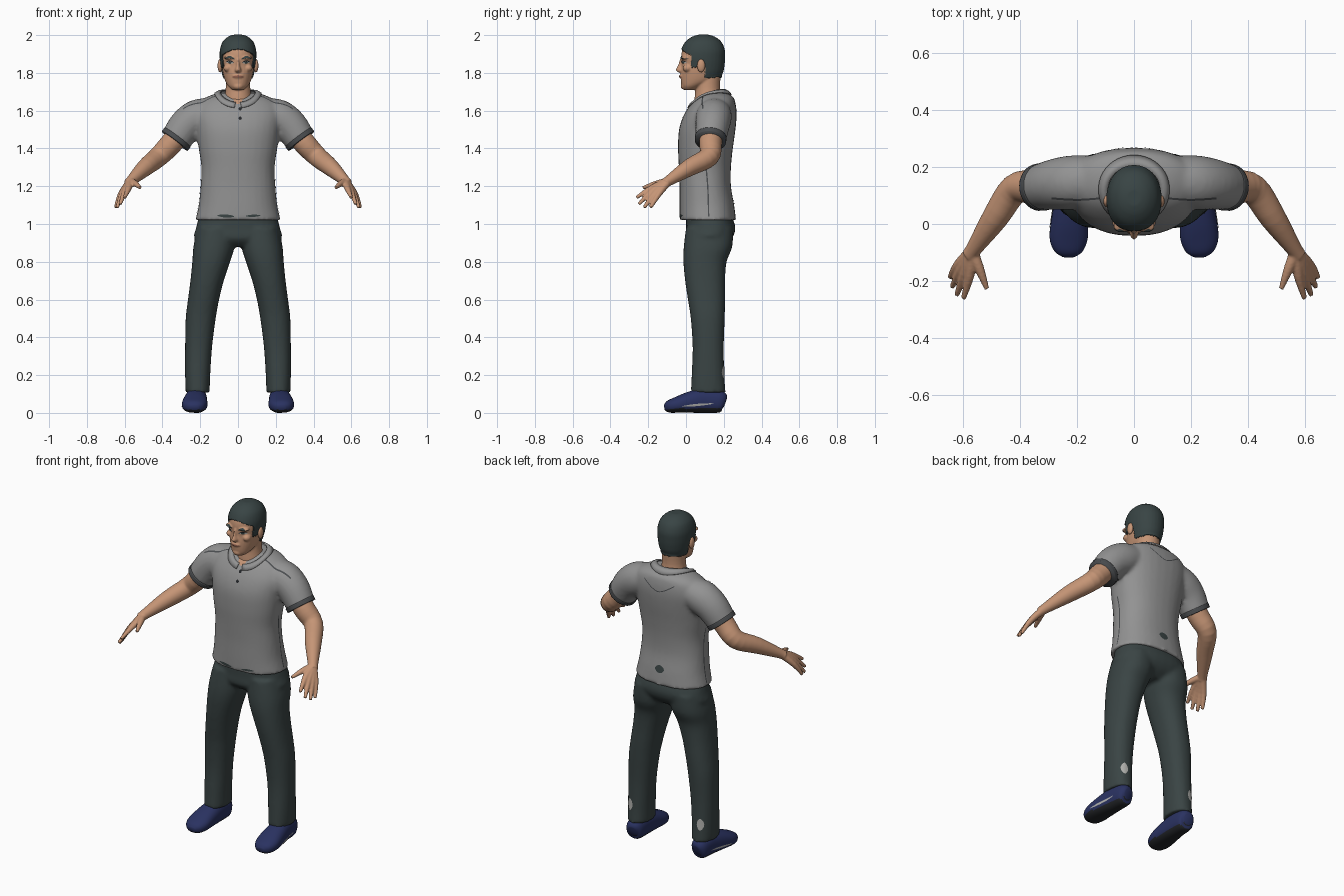
import bpy, bmesh, math
from mathutils import Vector
from mathutils.bvhtree import BVHTree

cube = bpy.data.objects.get("Cube")
if cube:
    bpy.data.objects.remove(cube, do_unlink=True)


def material(name, *rgb):
    mat = bpy.data.materials.new(name)
    mat.use_nodes = True
    mat.diffuse_color = (*rgb, 1)
    mat.node_tree.nodes["Principled BSDF"].inputs["Base Color"].default_value = (*rgb, 1)
    return mat


SKIN = material("skin", .56, .3, .18)
LIPS = material("lip brown", .3, .12, .08)
HAIR = material("dark hair", .04, .058, .058)
SHIRT = material("grey shirt", .29, .29, .29)
TRIM = material("dark grey trim", .07, .075, .08)
TROUSERS = material("charcoal trousers", .042, .058, .058)
SHOE = material("navy shoe", .023, .032, .12)
SOLE = material("black sole", .017, .019, .022)
LIGHT = material("pale grey", .45, .45, .43)
FRONT, BACK = Vector((0, 1, 0)), Vector((0, -1, 0))
UP = Vector((0, 0, 1))


def slab(z, x0, x1, y0, y1):
    """Horizontal ring from its extents."""
    return ((x0 + x1) / 2, (y0 + y1) / 2, z, (x1 - x0) / 2, (y1 - y0) / 2)


def body(z, half, y0, y1):
    return slab(z, -half, half, y0, y1)


def smooth_rings(rings, steps):
    """Catmull-Rom interpolation of all ring values."""
    out = []
    for i in range(len(rings) - 1):
        p = [rings[max(0, min(len(rings) - 1, i + k))] for k in (-1, 0, 1, 2)]
        for j in range(steps):
            t = j / steps
            out.append([b + t / 2 * (c - a + t * (2*a - 5*b + 4*c - d + t * (3*(b - c) + d - a)))
                        for a, b, c, d in zip(*p)])
    return out + [list(rings[-1])]


def loft(bm, rings, along=False, side=1, power=1.0, steps=4, segs=32):
    """Skin elliptical rings; 'along' turns each ring to face its path."""
    rings = smooth_rings(rings, steps)
    mids = [Vector((r[0] * side, r[1], r[2])) for r in rings]
    loops = []
    for i, r in enumerate(rings):
        u, v = Vector((1, 0, 0)), Vector((0, 1, 0))
        if along:
            t = (mids[min(i + 1, len(mids) - 1)] - mids[max(i - 1, 0)]).normalized()
            u = UP.cross(t).normalized()
            v = t.cross(u)
        loop = []
        for k in range(segs):
            c, s = math.cos(math.tau * k / segs), math.sin(math.tau * k / segs)
            c, s = (math.copysign(abs(q) ** power, q) for q in (c, s))
            loop.append(bm.verts.new(mids[i] + u * r[3] * c + v * r[4] * s))
        loops.append(loop)
    for a, b in zip(loops, loops[1:]):
        for k in range(segs):
            bm.faces.new((a[k], a[(k + 1) % segs], b[(k + 1) % segs], b[k]))
    bm.faces.new(loops[0])
    bm.faces.new(loops[-1])


def ball(bm, loc, size):
    made = bmesh.ops.create_uvsphere(bm, u_segments=20, v_segments=12, radius=1)
    for v in made["verts"]:
        v.co = Vector(a * b + c for a, b, c in zip(v.co, size, loc))


def finish(name, bm, mat, voxel=0, smooth=4):
    """Make the object; with a voxel size, fuse its pieces into one skin."""
    bmesh.ops.recalc_face_normals(bm, faces=bm.faces)
    mesh = bpy.data.meshes.new(name)
    bm.to_mesh(mesh)
    bm.free()
    obj = bpy.data.objects.new(name, mesh)
    bpy.context.collection.objects.link(obj)
    if voxel:
        mod = obj.modifiers.new("fuse", "REMESH")
        mod.mode, mod.voxel_size = "VOXEL", voxel
        mod = obj.modifiers.new("soften", "SMOOTH")
        mod.factor, mod.iterations = .5, smooth
        graph = bpy.context.evaluated_depsgraph_get()
        baked = bpy.data.meshes.new_from_object(obj.evaluated_get(graph))
        obj.modifiers.clear()
        obj.data = baked
    obj.data.materials.clear()
    obj.data.materials.append(mat)
    obj.data.shade_smooth()
    return obj


def surface(obj):
    return BVHTree.FromPolygons([v.co for v in obj.data.vertices],
                                [p.vertices[:] for p in obj.data.polygons])


def strip(name, tree, ray, points, width, mat, lens=True, lift=.003, side=1):
    """Thin plate laid on a surface along a path, seen along the ray."""
    path = [Vector(p) for p in smooth_rings(points, 8)]
    bm, rows = bmesh.new(), []
    for i, p in enumerate(path):
        t = path[min(i + 1, len(path) - 1)] - path[max(i - 1, 0)]
        across = t.cross(ray).normalized()
        w = width * (math.sin(math.pi * (i + .3) / (len(path) - .4)) if lens else 1)
        row = []
        for k in (-.5, -.25, 0, .25, .5):
            q = p + across * w * k
            q.x *= side
            hit = tree.ray_cast(q - ray * 2, ray)[0]
            row.append(bm.verts.new(hit - ray * lift) if hit else None)
        rows.append(row)
    for a, b in zip(rows, rows[1:]):
        for k in range(4):
            quad = (a[k], a[k + 1], b[k + 1], b[k])
            if all(quad):
                bm.faces.new(quad)
    return finish(name, bm, mat)


# Trousers: pelvis and two legs fused
bm = bmesh.new()
loft(bm, [body(.88, .1, .04, .19), body(.92, .225, 0, .24), body(.98, .222, 0, .262),
          body(1.06, .2, 0, .235)], power=.85)
for s in (1, -1):
    loft(bm, [slab(.108, .15, .277, .025, .21), slab(.2, .147, .28, .03, .203),
              slab(.35, .137, .28, .035, .2), slab(.5, .118, .277, .025, .205),
              slab(.6, .1, .265, .01, .207), slab(.7, .075, .252, -.005, .207),
              slab(.8, .042, .242, -.014, .215), slab(.88, .018, .236, -.012, .245),
              slab(.98, .01, .215, 0, .25)], side=s, power=.9)
trousers = finish("trousers", bm, TROUSERS, .011)

# Shirt: torso and sleeves fused
bm = bmesh.new()
loft(bm, [body(1.02, .226, -.033, .265), body(1.1, .208, -.034, .255), body(1.2, .198, -.034, .238),
          body(1.3, .194, -.038, .238), body(1.4, .208, -.042, .248), body(1.5, .222, -.037, .262),
          body(1.58, .232, -.01, .268), body(1.64, .21, .03, .262), body(1.675, .16, .065, .248),
          body(1.695, .1, .1, .21)], power=.88)
for s in (1, -1):
    loft(bm, [(.13, .155, 1.59, .085, .08), (.21, .147, 1.565, .095, .096),
              (.275, .14, 1.52, .09, .092), (.33, .13, 1.445, .08, .083)], True, s)
shirt = finish("polo_shirt", bm, SHIRT, .011, 5)
cloth = surface(shirt)

# Collar: folded band, open at the throat, resting on the shoulders
bm, rows = bmesh.new(), []
for i in range(41):
    a = .12 + (math.tau - .24) * i / 40
    f = (1 + math.cos(a)) / 2
    sx, cy = math.sin(a), math.cos(a)
    top = Vector((.092 * sx, .118 - .088 * cy, 1.715 - .07 * f * f))
    low = Vector((.125 * sx + .03 * f ** 6 * sx, .125 - .118 * cy, 1.6))
    hit = cloth.ray_cast(low + UP, -UP)[0]
    low.z = hit.z + .008 if hit else 1.62
    rows.append([bm.verts.new(p) for p in (top, (top + low) / 2 + UP * .006, low)])
for a, b in zip(rows, rows[1:]):
    for k in (0, 1):
        bm.faces.new((a[k], a[k + 1], b[k + 1], b[k]))
collar = finish("collar", bm, SHIRT)
collar.modifiers.new("thickness", "SOLIDIFY").thickness = .006

# Head and neck
bm = bmesh.new()
loft(bm, [body(1.71, .03, -.012, .05), body(1.73, .052, -.022, .09), body(1.76, .069, -.027, .16),
          body(1.8, .08, -.027, .188), body(1.84, .086, -.023, .197), body(1.88, .09, -.026, .2),
          body(1.92, .089, -.02, .199), body(1.96, .076, .002, .182), body(1.985, .05, .035, .15),
          body(1.995, .025, .065, .12)], power=.95)
loft(bm, [body(1.6, .085, .045, .2), body(1.66, .074, .045, .19), body(1.72, .065, .05, .18),
          body(1.8, .065, .05, .185)])
loft(bm, [body(1.875, .009, -.033, .02), body(1.84, .011, -.043, .02),
          body(1.815, .018, -.055, .02), body(1.802, .014, -.04, .02)])
ball(bm, (0, -.006, 1.73), (.028, .022, .02))
ball(bm, (0, -.018, 1.782), (.03, .018, .014))
for s in (1, -1):
    ball(bm, (.04 * s, -.006, 1.88), (.035, .022, .01))
    ball(bm, (.055 * s, .008, 1.825), (.022, .025, .02))
head = finish("head", bm, SKIN, .005, 3)
face = surface(head)


# Hair: shell grown from the scalp area of the head
def on_scalp(c):
    crown = c.z > 1.925 - 5 * c.x ** 2
    sideburn = c.y > .03 and c.z > 1.83
    nape = c.y > .1 and c.z > 1.775
    return crown or sideburn or nape


bm = bmesh.new()
bm.from_mesh(head.data)
bald = [f for f in bm.faces if not on_scalp(f.calc_center_median())]
bmesh.ops.delete(bm, geom=bald, context="FACES")
hair = finish("hair", bm, HAIR)
mod = hair.modifiers.new("thickness", "SOLIDIFY")
mod.thickness, mod.offset = .007, 1

# Paired parts
for s, tag in ((1, "left"), (-1, "right")):
    bm = bmesh.new()
    ball(bm, (.095 * s, .08, 1.838), (.013, .021, .035))
    finish(tag + "_ear", bm, SKIN)
    strip(tag + "_eyebrow", face, FRONT, [(.018, 0, 1.872), (.045, 0, 1.884), (.072, 0, 1.874)],
          .012, HAIR, side=s)
    strip(tag + "_eye", face, FRONT, [(.024, 0, 1.852), (.042, 0, 1.857), (.062, 0, 1.854)],
          .013, LIGHT, side=s)
    strip(tag + "_iris", face, FRONT, [(.034, 0, 1.854), (.052, 0, 1.854)], .012, HAIR,
          lift=.005, side=s)
    strip(tag + "_eyelid", face, FRONT, [(.02, 0, 1.854), (.042, 0, 1.863), (.066, 0, 1.857)],
          .006, SOLE, lift=.006, side=s)

    # Arm with fanned fingers and thumb
    bm = bmesh.new()
    loft(bm, [(.27, .14, 1.53, .06, .06), (.35, .13, 1.43, .06, .06), (.42, .122, 1.357, .053, .054),
              (.49, .02, 1.3, .046, .046), (.565, -.09, 1.23, .028, .028),
              (.58, -.11, 1.215, .028, .026)], True, s)
    wrist = (.57, -.095, 1.225, .022, .022)
    for knuckle, tip in (((.578, -.18, 1.192), (.6, -.262, 1.14)),
                         ((.596, -.175, 1.178), (.624, -.25, 1.105)),
                         ((.61, -.162, 1.166), (.64, -.222, 1.087)),
                         ((.62, -.145, 1.158), (.648, -.188, 1.087)),
                         ((.543, -.16, 1.213), (.518, -.227, 1.192))):
        loft(bm, [wrist, (*knuckle, .017, .016), (*tip, .009, .009)], True, s, segs=16)
    finish(tag + "_arm", bm, SKIN, .005, 3)

    # Sleeve cuff and seams
    bm = bmesh.new()
    loft(bm, [(.32, .131, 1.459, .084, .087), (.335, .129, 1.439, .083, .086)], True, s)
    finish(tag + "_sleeve_cuff", bm, TRIM)
    strip(tag + "_shoulder_seam", cloth, -UP, [(.12, .09, 0), (.2, .085, 0), (.29, .09, 0)],
          .007, TRIM, False, side=s)
    strip(tag + "_side_seam", cloth, Vector((-s, 0, 0)), [(0, .12, 1.04), (0, .115, 1.2), (0, .1, 1.36)],
          .007, TRIM, False)

    # Shoe with a dark underside
    bm = bmesh.new()
    loft(bm, [(.215, .206, .055, .025, .03), (.217, .185, .06, .048, .058), (.22, .1, .066, .056, .066),
              (.226, .02, .056, .064, .056), (.23, -.05, .042, .067, .042),
              (.23, -.095, .032, .05, .031), (.23, -.115, .028, .022, .014)], True, s, .85)
    for v in bm.verts:
        v.co.z = max(v.co.z, 0)
    shoe = finish(tag + "_shoe", bm, SHOE)
    shoe.data.materials.append(SOLE)
    for p in shoe.data.polygons:
        p.material_index = int(p.normal.z < -.55)
    strip(tag + "_shoe_scuff", surface(shoe), Vector((-s, 0, 0)),
          [(0, -.02, .035), (0, .06, .042), (0, .15, .05)], .012, LIGHT)
    strip(tag + "_trouser_patch", surface(trousers), BACK, [(.235, 0, .18), (.235, 0, .25)],
          .04, LIGHT, side=s)

# Face, throat and shirt details
strip("mouth", face, FRONT, [(-.032, 0, 1.778), (0, 0, 1.782), (.032, 0, 1.778)], .012, LIPS)
strip("open_throat", cloth, FRONT, [(0, 0, 1.635), (0, 0, 1.69)], .05, SKIN)
for z in (1.56, 1.61):
    strip("button", cloth, FRONT, [(.002, 0, z), (.02, 0, z)], .018, SOLE)
strip("front_hem_gap_right", cloth, FRONT, [(-.11, 0, 1.045), (-.02, 0, 1.04)], .016, TROUSERS)
strip("front_hem_gap_left", cloth, FRONT, [(.04, 0, 1.042), (.12, 0, 1.045)], .012, TROUSERS)
strip("back_hem_gap", cloth, BACK, [(-.03, 0, 1.115), (.03, 0, 1.115)], .045, TROUSERS)
strip("back_yoke_seam", cloth, BACK, [(-.1, 0, 1.64), (0, 0, 1.59), (.1, 0, 1.64)], .005, TRIM, False)
